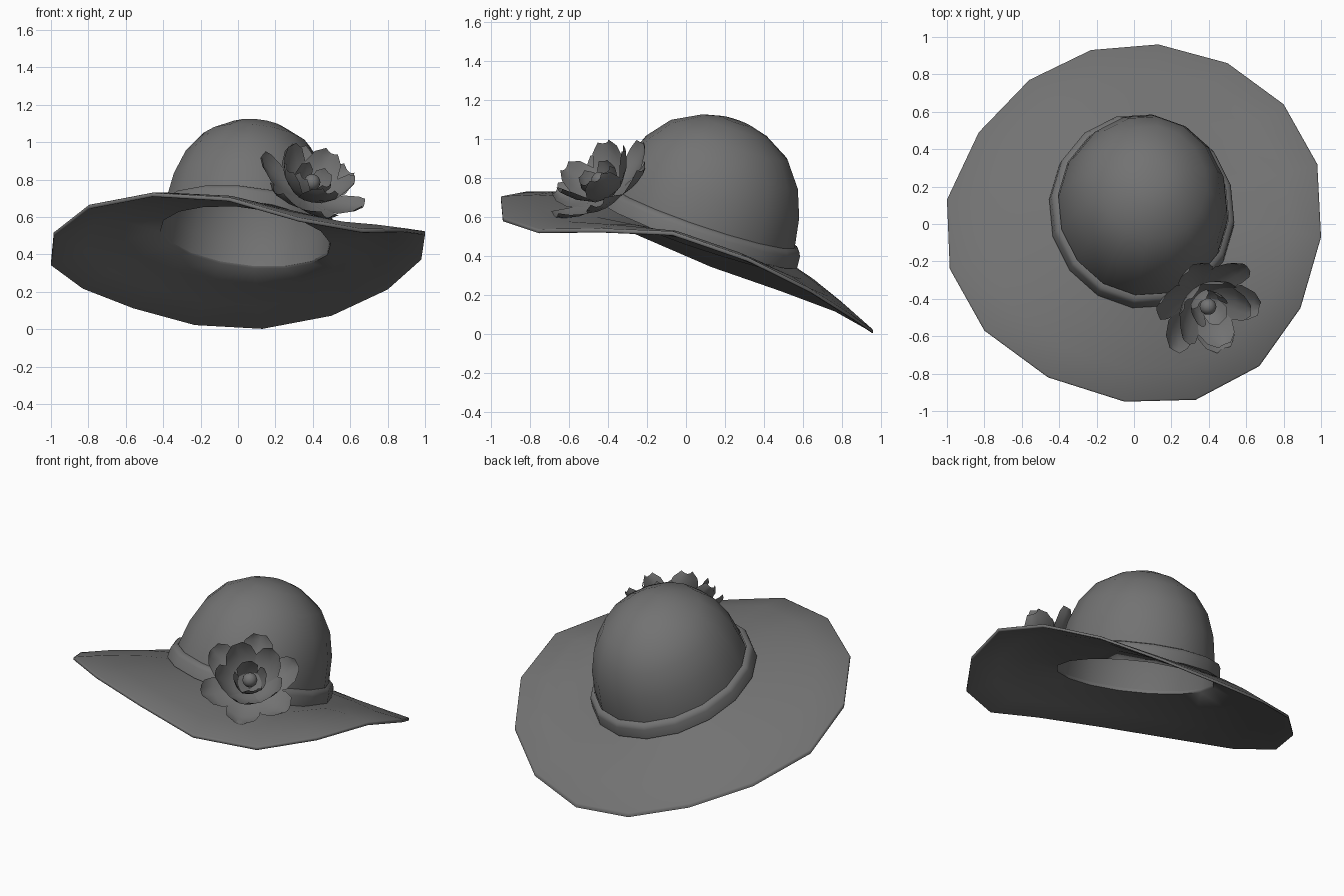
import bpy, bmesh, math
from mathutils import Vector, Matrix

if "Cube" in bpy.data.objects:
    bpy.data.objects.remove(bpy.data.objects["Cube"])

N = 16                                   # sides of the hat
BASE = Vector((0.04, 0.06, 0.512))       # centre of the tilted crown opening
AXIS = Vector((0.12, 0.34, 1)).normalized()
U = Vector((1, 0, -0.12)).normalized()
V = AXIS.cross(U).normalized()
A, B = 0.46, 0.5                         # crown half width and half depth

felt = bpy.data.materials.new("dark_felt")
felt.diffuse_color = (0.17, 0.17, 0.17, 1)
felt.use_nodes = True
felt.node_tree.nodes["Principled BSDF"].inputs["Base Color"].default_value = felt.diffuse_color


def finish(name, bm, smooth=None):
    bmesh.ops.recalc_face_normals(bm, faces=bm.faces)
    me = bpy.data.meshes.new(name)
    bm.to_mesh(me)
    bm.free()
    me.materials.append(felt)
    ob = bpy.data.objects.new(name, me)
    bpy.context.collection.objects.link(ob)
    if smooth:
        bpy.ops.object.select_all(action='DESELECT')
        bpy.context.view_layer.objects.active = ob
        ob.select_set(True)
        bpy.ops.object.shade_smooth_by_angle(angle=math.radians(smooth))
    return ob


def loft(name, rings, wrap=False, cap=False, smooth=40):
    bm = bmesh.new()
    vs = [[bm.verts.new(p) for p in r] for r in rings]
    pairs = list(zip(vs, vs[1:])) + ([(vs[-1], vs[0])] if wrap else [])
    for a, b in pairs:
        for i in range(N):
            j = (i + 1) % N
            bm.faces.new((a[i], a[j], b[j], b[i]))
    if cap:
        bm.faces.new(vs[-1])
    return finish(name, bm, smooth)


def ring(scale, h):
    """Oval ring in the tilted crown frame."""
    out = []
    for i in range(N):
        t = math.radians(82 - 22.5 * i)
        out.append(BASE + U * A * scale * math.cos(t) + V * B * scale * math.sin(t) + AXIS * h)
    return out


# crown, open underneath
crown_profile = [(1, -0.01), (0.99, 0.11), (0.94, 0.25), (0.83, 0.39),
                 (0.64, 0.51), (0.36, 0.588), (0.16, 0.615)]
loft("crown", [ring(s, h) for s, h in crown_profile], cap=True)

# hat band
band_profile = [(1.01, 0.0), (1.085, 0.002), (1.075, 0.065), (1.05, 0.088), (1.0, 0.095)]
loft("hat_band", [ring(s, h) for s, h in band_profile], smooth=60)

# drooping, waved brim
rim = [Vector(p) for p in (
    (0.13, 0.96, 0.02), (0.50, 0.86, 0.09), (0.80, 0.64, 0.23), (0.98, 0.32, 0.39),
    (1.0, -0.07, 0.525), (0.89, -0.45, 0.54), (0.67, -0.76, 0.535), (0.33, -0.94, 0.595),
    (-0.05, -0.95, 0.705), (-0.46, -0.82, 0.73), (-0.80, -0.57, 0.665), (-0.985, -0.24, 0.52),
    (-1.0, 0.13, 0.36), (-0.83, 0.49, 0.235), (-0.56, 0.77, 0.13), (-0.23, 0.93, 0.04))]
hole = ring(1.0, 0.0)


def brim_ring(t, dz):
    bulge = 0.02 * math.sin(math.pi * t)
    return [h.lerp(r, t) + Vector((0, 0, bulge + dz)) for h, r in zip(hole, rim)]


steps = [0, 0.33, 0.67, 0.985]
loft("brim", [brim_ring(t, 0) for t in steps] + [brim_ring(1, -0.003), brim_ring(1, -0.018)]
     + [brim_ring(t, -0.022) for t in reversed(steps)], wrap=True, smooth=75)

# flower frame, facing forward, right and up
face = Vector((0.36, -0.50, 0.75)).normalized()
frame = Matrix.Translation((0.355, -0.385, 0.70)) @ face.to_track_quat('Z', 'Y').to_matrix().to_4x4()


def petal(name, profile, angle, curl):
    """Cupped petal from (radius, height, half width) stations."""
    bm = bmesh.new()
    rows = []
    rot = Matrix.Rotation(angle, 4, 'Z')
    for k, (r, h, w) in enumerate(profile):
        row = []
        for s in (-1, -0.5, 0, 0.5, 1):
            p = Vector((r - 0.25 * w * s * s, w * s, h + curl * s * s * k / 3))
            row.append(bm.verts.new(frame @ rot @ p))
        rows.append(row)
    for a, b in zip(rows, rows[1:]):
        for i in range(4):
            bm.faces.new((a[i], a[i + 1], b[i + 1], b[i]))
    finish(name, bm, 30)


outer = [(0.02, 0, 0.02), (0.13, 0.02, 0.08), (0.22, 0.05, 0.105), (0.28, 0.085, 0.085), (0.305, 0.11, 0.04)]
middle = [(0.02, 0.01, 0.02), (0.10, 0.05, 0.08), (0.16, 0.11, 0.10), (0.195, 0.17, 0.08), (0.21, 0.20, 0.035)]
inner = [(0.01, 0.02, 0.02), (0.07, 0.06, 0.06), (0.095, 0.12, 0.065), (0.10, 0.16, 0.03)]
for label, prof, count, start, curl in (("outer", outer, 6, 0.3, 0.02),
                                        ("middle", middle, 5, 0.7, 0.015),
                                        ("inner", inner, 4, 0.2, 0.01)):
    for i in range(count):
        petal(f"{label}_petal_{i + 1}", prof, start + i * math.tau / count, curl)

# flower centre
bm = bmesh.new()
bmesh.ops.create_uvsphere(bm, u_segments=12, v_segments=8, radius=0.045,
                          matrix=frame @ Matrix.Translation((0, 0, 0.11)))
finish("flower_centre", bm, 60)
